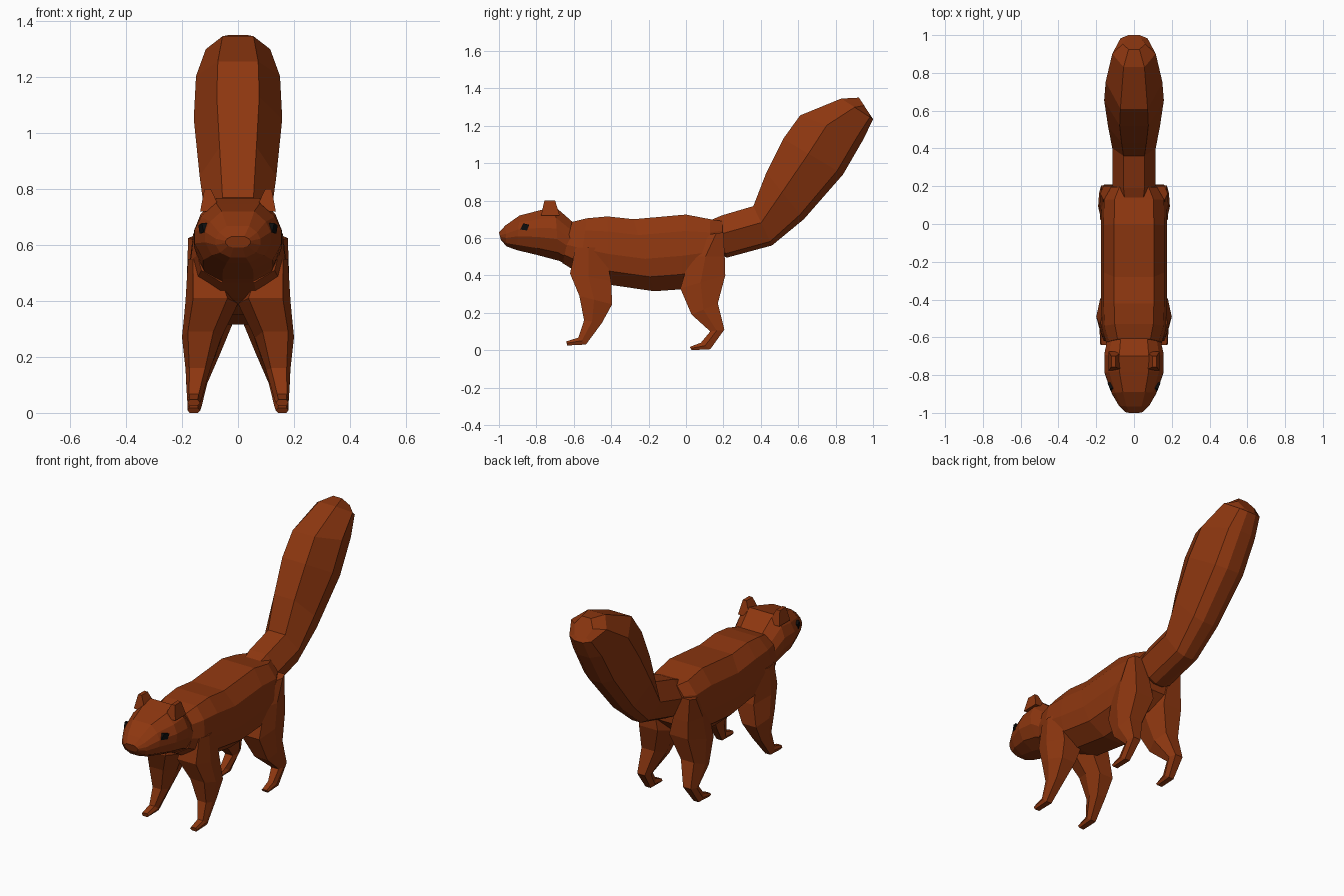
import bpy, bmesh


def material(name, rgb):
    m = bpy.data.materials.new(name)
    m.diffuse_color = (*rgb, 1)
    return m


FUR = material("fur", (0.27, 0.038, 0.005))
BLACK = material("eye_black", (0.004, 0.004, 0.004))


def loft(name, rings, mat=FUR, mirror=False):
    """Skin equal-sized point rings and cap both ends."""
    bm = bmesh.new()
    loops = [[bm.verts.new(p) for p in r] for r in rings]
    n = len(loops[0])
    for a, b in zip(loops, loops[1:]):
        for i in range(n):
            j = (i + 1) % n
            bm.faces.new((a[i], a[j], b[j], b[i]))
    bm.faces.new(loops[0])
    bm.faces.new(loops[-1])
    bmesh.ops.recalc_face_normals(bm, faces=bm.faces)
    me = bpy.data.meshes.new(name)
    bm.to_mesh(me)
    bm.free()
    me.materials.append(mat)
    ob = bpy.data.objects.new(name, me)
    bpy.context.collection.objects.link(ob)
    if mirror:
        mod = ob.modifiers.new("mirror", 'MIRROR')
        mod.use_mirror_merge = False
    return ob


def central(name, stations, half):
    """Symmetric tube: station = top y, z, bottom y, z, half width."""
    rings = []
    for ty, tz, by, bz, w in stations:
        side = [(w * u, ty + (by - ty) * t, tz + (bz - tz) * t) for t, u in half]
        rings.append(side + [(-x, y, z) for x, y, z in reversed(side) if x > 0])
    return loft(name, rings)


def limb(name, stations, section):
    """Mirrored limb: station = front y, z, back y, z, inner x, outer x."""
    rings = [[(xi + (xo - xi) * u, fy + (by - fy) * t, fz + (bz - fz) * t)
              for t, u in section] for fy, fz, by, bz, xi, xo in stations]
    return loft(name, rings, mirror=True)


# body
central("body", [
    (-.61, .685, -.66, .465, .145),
    (-.53, .705, -.57, .41, .17),
    (-.42, .715, -.41, .35, .175),
    (-.28, .70, -.17, .315, .175),
    (0, .725, -.03, .325, .175),
    (.13, .70, .12, .38, .172),
    (.195, .69, .20, .46, .13),
], [(0, .6), (.22, .92), (.55, 1), (.8, .9), (1, .4)])

# head
central("head", [
    (-1.0, .63, -.99, .59, .045),
    (-.965, .667, -.96, .555, .08),
    (-.89, .72, -.905, .535, .117),
    (-.78, .748, -.80, .51, .155),
    (-.70, .767, -.68, .478, .157),
    (-.60, .68, -.62, .45, .14),
], [(0, .5), (.2, .85), (.4, 1), (.6, 1), (.85, .8), (1, .35)])

# bushy tail
central("tail", [
    (.12, .69, .15, .52, .10),
    (.19, .72, .22, .495, .115),
    (.36, .77, .46, .56, .115),
    (.43, .95, .63, .70, .137),
    (.52, 1.13, .84, .94, .158),
    (.61, 1.255, .95, 1.13, .15),
    (.83, 1.345, 1.0, 1.235, .115),
    (.925, 1.35, .99, 1.25, .06),
], [(0, .48), (.42, 1), (.9, .62), (1, .25)])

# legs with forward-pointing paws
LEG = [(0, .2), (0, .85), (.45, 1), (1, .85), (1, .2), (.5, 0)]
limb("front_legs", [
    (-.59, .55, -.44, .55, .06, .178),
    (-.62, .41, -.40, .37, .0, .188),
    (-.57, .29, -.395, .245, .06, .20),
    (-.545, .16, -.45, .145, .10, .187),
    (-.575, .067, -.535, .03, .13, .182),
    (-.64, .047, -.635, .025, .135, .18),
], LEG)
limb("hind_legs", [
    (.13, .62, .20, .63, .08, .178),
    (.02, .50, .207, .50, .03, .182),
    (-.03, .33, .21, .40, .0, .187),
    (.03, .19, .17, .25, .06, .19),
    (.13, .10, .205, .11, .11, .185),
    (.08, .04, .13, .005, .13, .18),
    (.02, .017, .03, 0, .135, .18),
], LEG)

# ears
limb("ears", [
    (-.775, .72, -.675, .72, .06, .135),
    (-.757, .80, -.70, .80, .097, .12),
], [(0, 0), (0, 1), (1, 1), (1, 0)])

# eyes: small slanted plates
outline = [(-.887, .645), (-.87, .678), (-.838, .67), (-.85, .64)]
loft("eyes", [[(.141 + (y + .84) * .4 - d, y, z) for y, z in outline]
              for d in (0, .03)], BLACK, mirror=True)
